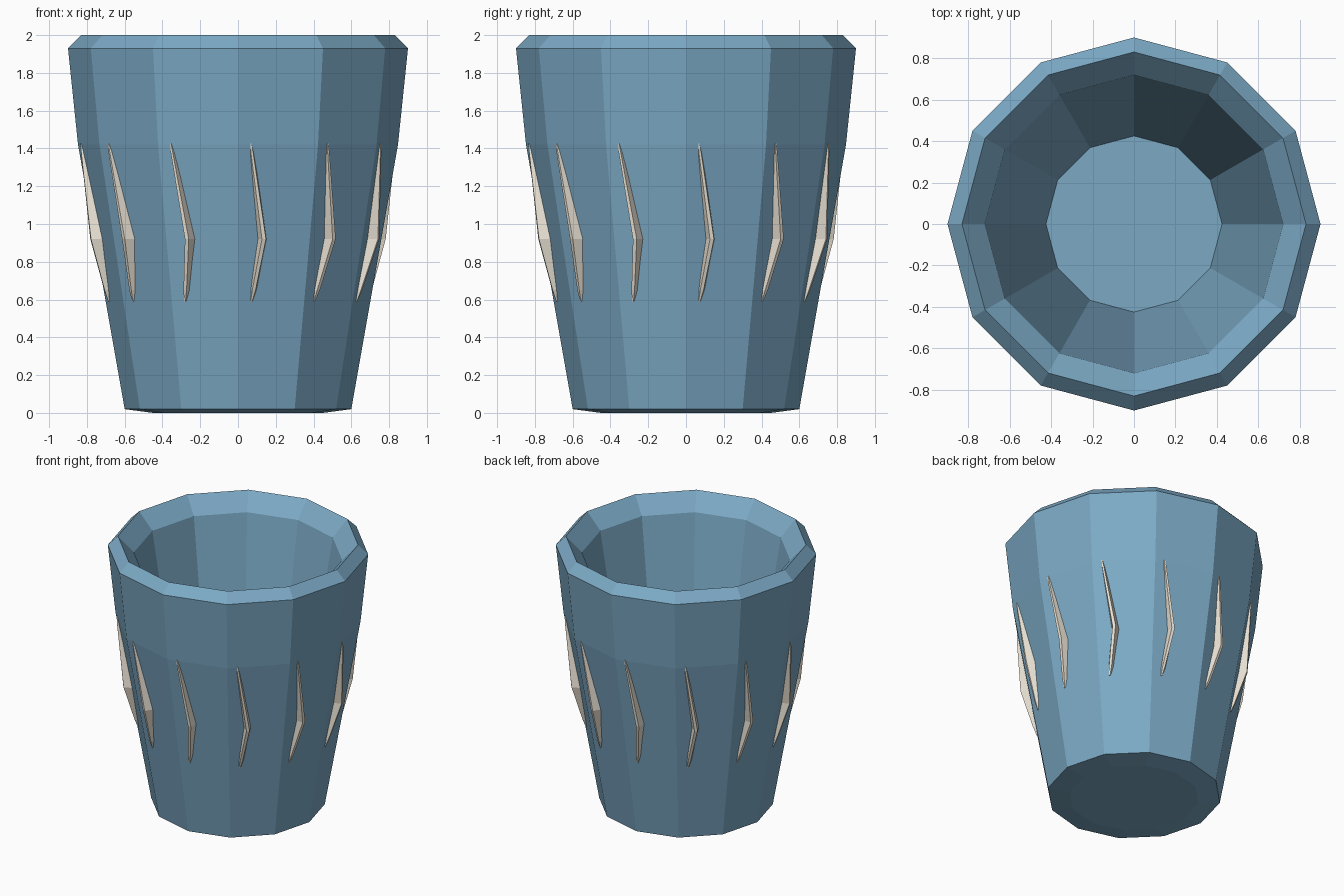
import bpy, bmesh
from math import sin, cos, radians
from mathutils import Vector

if "Cube" in bpy.data.objects:
    bpy.data.objects.remove(bpy.data.objects["Cube"])

SIDES = 12


def material(name, color):
    m = bpy.data.materials.new(name)
    m.diffuse_color = color
    m.use_nodes = True
    m.node_tree.nodes["Principled BSDF"].inputs["Base Color"].default_value = m.diffuse_color
    return m


def finish(bm, name, mat):
    bmesh.ops.recalc_face_normals(bm, faces=bm.faces)
    mesh = bpy.data.meshes.new(name)
    bm.to_mesh(mesh)
    bm.free()
    mesh.materials.append(mat)
    obj = bpy.data.objects.new(name, mesh)
    bpy.context.collection.objects.link(obj)
    return obj


def loft(bm, rings):
    """Skin closed rings of points and cap both ends."""
    loops = [[bm.verts.new(p) for p in ring] for ring in rings]
    n = len(loops[0])
    for a, b in zip(loops, loops[1:]):
        for i in range(n):
            j = (i + 1) % n
            bm.faces.new((a[i], a[j], b[j], b[i]))
    bm.faces.new(loops[0])
    bm.faces.new(loops[-1])


blue = material("blue_glaze", (0.20, 0.40, 0.56, 1))
cream = material("cream", (0.82, 0.76, 0.66, 1))

# Cup: twelve-sided profile from the underside, over the rim, to the inner floor
profile = [(0.45, 0), (0.60, 0.02), (0.847, 1.42), (0.90, 1.93),
           (0.83, 2.0), (0.72, 1.88), (0.425, 0.12)]
bm = bmesh.new()
loft(bm, [[(r * cos(radians(30 * i)), r * sin(radians(30 * i)), z)
           for i in range(SIDES)] for r, z in profile])
finish(bm, "cup", blue)

# Raised bent strips: angle from the front, height, base radius, ridge radius, half width
path = [(4.7, 1.425, 0.815, 0.836, 0.006),
        (5.1, 1.38, 0.80, 0.834, 0.015),
        (10.0, 0.92, 0.72, 0.792, 0.027),
        (6.8, 0.65, 0.675, 0.712, 0.022),
        (5.9, 0.59, 0.665, 0.69, 0.010)]
bm = bmesh.new()
for k in range(SIDES):
    rings = []
    for ang, z, base, ridge, w in path:
        a = radians(ang + 30 * k)
        out = Vector((sin(a), -cos(a), 0))
        side = Vector((cos(a), sin(a), 0))
        up = Vector((0, 0, z))
        rings.append([out * base - side * w + up, out * base + side * w + up,
                      out * ridge + side * w * 0.4 + up,
                      out * ridge - side * w * 0.4 + up])
    loft(bm, rings)
finish(bm, "side_strips", cream)
